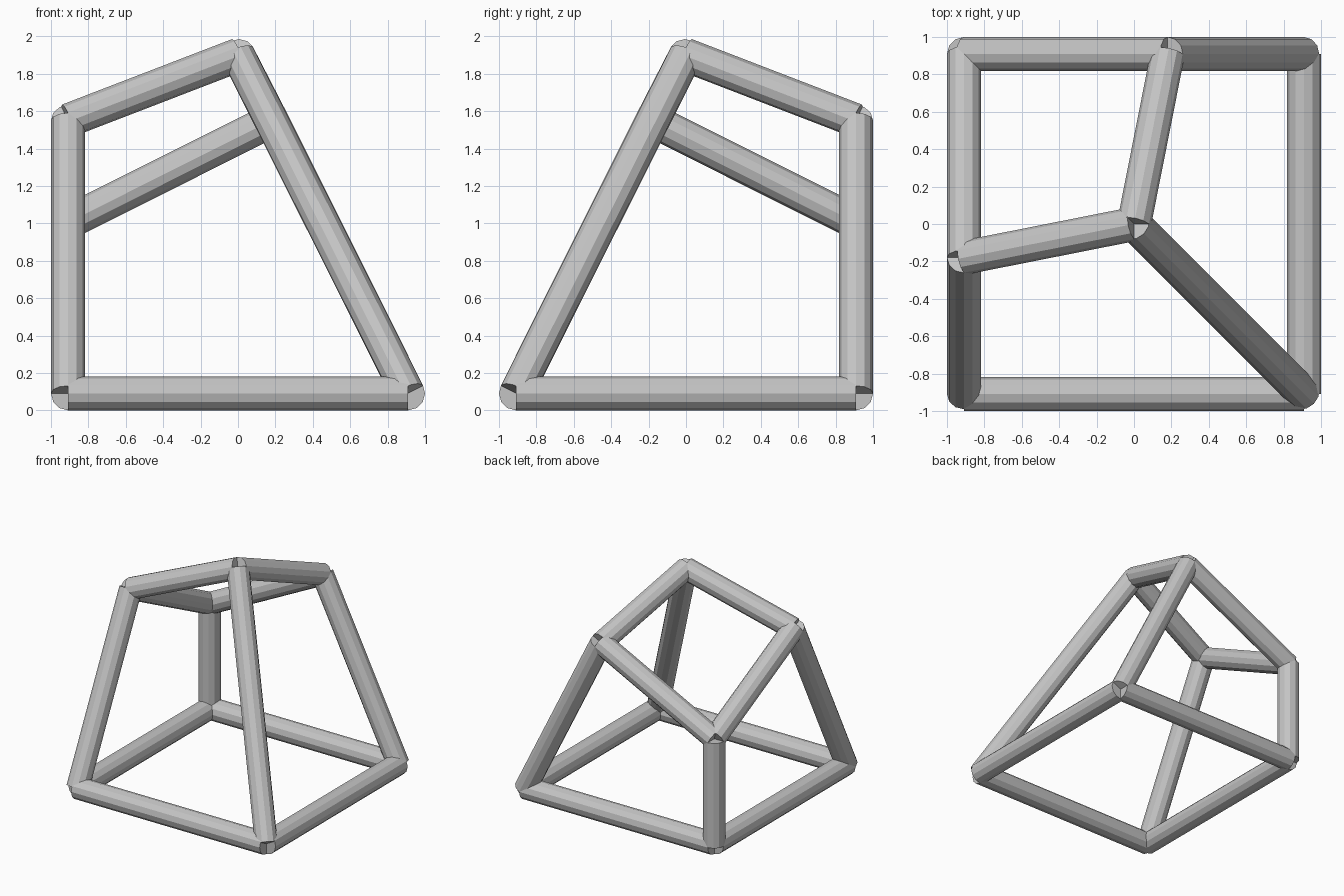
import bpy
from mathutils import Vector

cube = bpy.data.objects.get("Cube")
if cube:
    bpy.data.objects.remove(cube, do_unlink=True)

RADIUS = 0.091
SIDES = 12
E = 0.909   # half the spacing of the base corners

grey = bpy.data.materials.new("light_grey")
grey.use_nodes = True
colour = (0.55, 0.55, 0.55, 1)
grey.diffuse_color = colour
grey.node_tree.nodes["Principled BSDF"].inputs["Base Color"].default_value = colour

# Joints of the frame
front_right = Vector((-E, -E, RADIUS))
front_left = Vector((E, -E, RADIUS))
back_left = Vector((E, E, RADIUS))
back_right = Vector((-E, E, RADIUS))
apex = Vector((0, 0, 1.9))
side_joint = Vector((-E, -0.18, 1.55))
back_joint = Vector((0.18, E, 1.55))
low_joint = Vector((-E, E, 1.005))


def rod(name, start, end):
    """Flat-ended round bar running between two joints."""
    axis = end - start
    bpy.ops.mesh.primitive_cylinder_add(
        vertices=SIDES, radius=RADIUS, depth=axis.length,
        location=(start + end) / 2,
        rotation=axis.to_track_quat('Z', 'Y').to_euler())
    obj = bpy.context.object
    obj.name = name
    obj.data.materials.append(grey)


# Square base
rod("base_front", front_right, front_left)
rod("base_left", front_left, back_left)
rod("base_back", back_left, back_right)
rod("base_right", back_right, front_right)

# Posts
rod("post_front_left", front_left, apex)
rod("post_front_right", front_right, side_joint)
rod("post_back_left", back_left, back_joint)
rod("post_back_right", back_right, low_joint)

# Sloping four-sided top
rod("top_front", side_joint, apex)
rod("top_left", apex, back_joint)
rod("top_back", back_joint, low_joint)
rod("top_right", low_joint, side_joint)
